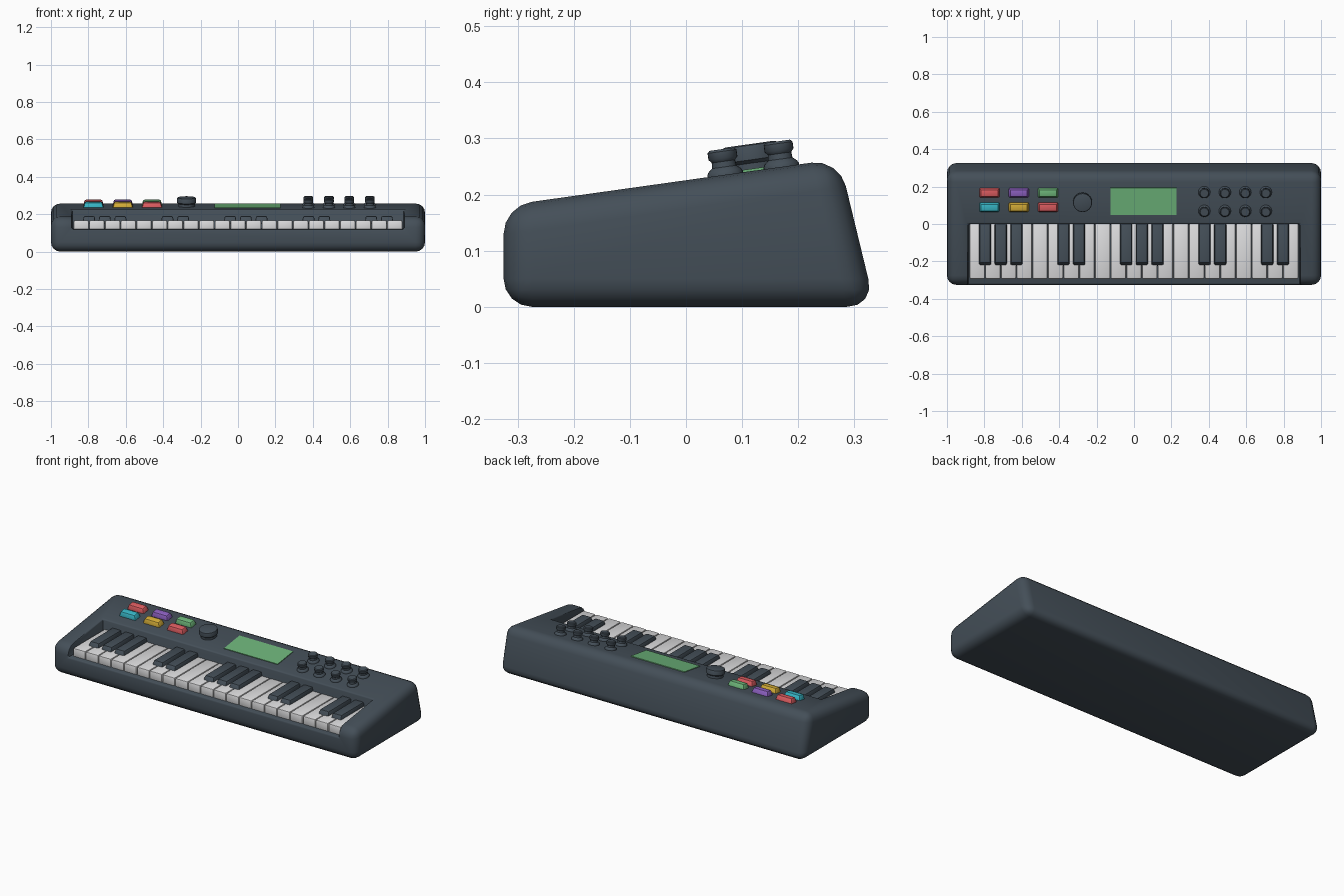
import bpy, bmesh, math

if "Cube" in bpy.data.objects:
    bpy.data.objects.remove(bpy.data.objects["Cube"])

SLOPE = 0.14
TILT = math.atan(SLOPE)


def surf(y):
    return 0.187 + SLOPE * (y + 0.275)


def mat(name, rgb):
    m = bpy.data.materials.new(name)
    m.diffuse_color = (*rgb, 1)
    m.use_nodes = True
    m.node_tree.nodes["Principled BSDF"].inputs["Base Color"].default_value = m.diffuse_color
    return m


DARK = mat("dark_slate", (0.058, 0.078, 0.098))
WHITE = mat("key_white", (0.72, 0.72, 0.73))
SCREEN = mat("screen_green", (0.15, 0.45, 0.19))
RED = mat("red", (0.73, 0.11, 0.12))
PURPLE = mat("purple", (0.27, 0.12, 0.54))
GREEN = mat("green", (0.16, 0.48, 0.20))
CYAN = mat("cyan", (0.04, 0.48, 0.58))
YELLOW = mat("yellow", (0.68, 0.43, 0.04))


def finish(name, bm, material, bevel=0, segs=2, smooth=30):
    bmesh.ops.recalc_face_normals(bm, faces=bm.faces)
    if bevel:
        bmesh.ops.bevel(bm, geom=bm.edges[:], offset=bevel, segments=segs,
                        profile=0.5, affect='EDGES', clamp_overlap=True)
    me = bpy.data.meshes.new(name)
    bm.to_mesh(me)
    bm.free()
    ob = bpy.data.objects.new(name, me)
    bpy.context.collection.objects.link(ob)
    me.materials.append(material)
    me.shade_smooth()
    me.set_sharp_from_angle(angle=math.radians(smooth))
    return ob


def block(name, bottom, top, z0, z1, material, bevel=0, segs=2):
    """Tapered box; bottom and top are (x0, x1, y0, y1)."""
    bm = bmesh.new()
    rings = []
    for (x0, x1, y0, y1), z in ((bottom, z0), (top, z1)):
        rings.append([bm.verts.new(p) for p in
                      ((x0, y0, z), (x1, y0, z), (x1, y1, z), (x0, y1, z))])
    a, b = rings
    bm.faces.new(a[::-1])
    bm.faces.new(b)
    for i in range(4):
        j = (i + 1) % 4
        bm.faces.new((a[i], a[j], b[j], b[i]))
    return finish(name, bm, material, bevel, segs)


def lathe(name, profile, material, n=32):
    bm = bmesh.new()
    rings = [[bm.verts.new((r * math.cos(2 * math.pi * k / n),
                            r * math.sin(2 * math.pi * k / n), z))
              for k in range(n)] for r, z in profile]
    for a, b in zip(rings, rings[1:]):
        for k in range(n):
            j = (k + 1) % n
            bm.faces.new((a[k], a[j], b[j], b[k]))
    bm.faces.new(rings[0][::-1])
    bm.faces.new(rings[-1])
    return finish(name, bm, material, smooth=40)


def on_panel(ob, x, y):
    ob.location = (x, y, surf(y))
    ob.rotation_euler = (TILT, 0, 0)


# Body: side profile extruded across x, all edges rounded
bm = bmesh.new()
prof = [(-0.325, 0), (0.337, 0), (0.273, surf(0.273)), (-0.325, surf(-0.325))]
f = bm.faces.new([bm.verts.new((-1, y, z)) for y, z in prof])
ext = bmesh.ops.extrude_face_region(bm, geom=[f])
bmesh.ops.translate(bm, vec=(2, 0, 0),
                    verts=[v for v in ext["geom"] if isinstance(v, bmesh.types.BMVert)])
body = finish("body", bm, DARK, 0.05, 4)

# Key bed cut open through the front
box = (-0.887, 0.887, -0.5, 0.0)
cutter = block("key_bed_cutter", box, box, 0.12, 0.5, DARK)
cutter.hide_render = True
mod = body.modifiers.new("key_bed", 'BOOLEAN')
mod.operation = 'DIFFERENCE'
mod.solver = 'EXACT'
mod.object = cutter
bpy.context.view_layer.objects.active = body
body.select_set(True)
bpy.ops.object.modifier_apply(modifier="key_bed")
bpy.data.objects.remove(cutter)
soft = body.modifiers.new("soft_edges", 'BEVEL')
soft.width = 0.008
soft.segments = 2
soft.limit_method = 'ANGLE'
soft.angle_limit = math.radians(50)
soft.use_clamp_overlap = False
bpy.ops.object.modifier_apply(modifier="soft_edges")
body.data.shade_smooth()
body.data.set_sharp_from_angle(angle=math.radians(35))

# White keys
N, X0 = 21, -0.88
W = 1.76 / N
for i in range(N):
    x = X0 + i * W
    b = (x + 0.0015, x + W - 0.0015, -0.293, 0.004)
    block(f"white_key_{i + 1}", b, b, 0.112, 0.167, WHITE, 0.007, 2)

# Black keys, sitting on the gaps between white keys
for k in (1, 2, 3, 6, 7, 10, 11, 12, 15, 16, 19, 20):
    x = X0 + k * W
    block(f"black_key_{k}", (x - 0.035, x + 0.035, -0.227, 0.004),
          (x - 0.029, x + 0.029, -0.208, 0.004), 0.15, 0.19, DARK, 0.007, 2)

# Coloured pads
for y, row in ((0.167, (RED, PURPLE, GREEN)), (0.09, (CYAN, YELLOW, RED))):
    for x, m in zip((-0.773, -0.616, -0.46), row):
        pad = block(f"pad_{m.name}", (-0.056, 0.056, -0.027, 0.027),
                    (-0.046, 0.046, -0.019, 0.019), -0.008, 0.027, m, 0.006, 2)
        on_panel(pad, x, y)

# Display plate
s = (-0.176, 0.176, -0.073, 0.073)
on_panel(block("display", s, s, -0.004, 0.004, SCREEN), 0.05, 0.122)

# Large dial
on_panel(lathe("dial", [(0.044, -0.01), (0.044, 0.014), (0.051, 0.02), (0.051, 0.041),
                        (0.049, 0.046), (0.044, 0.048)], DARK), -0.275, 0.12)

# Small knobs
for y in (0.17, 0.07):
    for x in (0.376, 0.486, 0.595, 0.705):
        knob = lathe("knob", [(0.032, -0.008), (0.032, 0.003), (0.029, 0.008),
                              (0.022, 0.014), (0.021, 0.024), (0.026, 0.03),
                              (0.026, 0.042), (0.022, 0.046)], DARK, 24)
        on_panel(knob, x, y)
